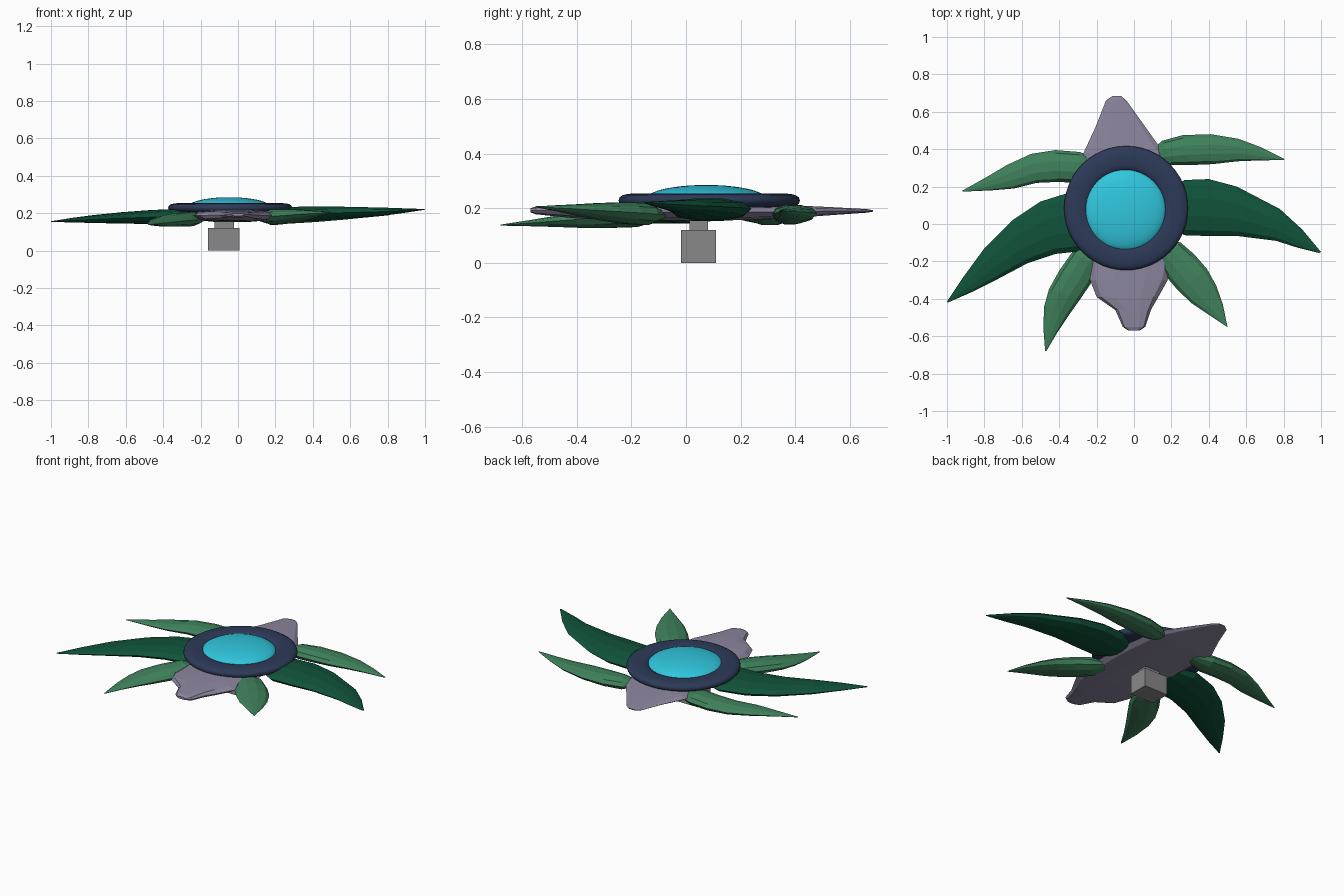
import bpy, bmesh, math
from mathutils import Vector

if "Cube" in bpy.data.objects:
    bpy.data.objects.remove(bpy.data.objects["Cube"])


def material(name, rgb):
    m = bpy.data.materials.new(name)
    m.diffuse_color = (*rgb, 1)
    m.use_nodes = True
    m.node_tree.nodes["Principled BSDF"].inputs["Base Color"].default_value = m.diffuse_color
    return m


NAVY = material("navy", (0.026, 0.042, 0.098))
CYAN = material("cyan", (0.03, 0.57, 0.73))
DARK = material("dark green", (0.005, 0.086, 0.042))
LIGHT = material("light green", (0.05, 0.225, 0.107))
LILAC = material("lilac grey", (0.262, 0.238, 0.342))
GREY = material("grey", (0.246, 0.246, 0.246))


def finish(bm, name, mat, smooth=False):
    bmesh.ops.recalc_face_normals(bm, faces=bm.faces[:])
    me = bpy.data.meshes.new(name)
    bm.to_mesh(me)
    bm.free()
    me.materials.append(mat)
    ob = bpy.data.objects.new(name, me)
    bpy.context.collection.objects.link(ob)
    if smooth:
        bpy.context.view_layer.objects.active = ob
        ob.select_set(True)
        bpy.ops.object.shade_smooth_by_angle(angle=math.radians(40))
        ob.select_set(False)
    return ob


def loft(name, mat, edge_a, edge_b, zs, thick, power=1.0, sides=10):
    """Skin flattened oval sections spanning two plan-view edges."""
    bm = bmesh.new()
    rings = []
    for a, b, z, t in zip(edge_a, edge_b, zs, thick):
        a, b = Vector(a), Vector(b)
        ring = []
        for k in range(sides):
            ang = 2 * math.pi * k / sides
            c, s = math.cos(ang), math.sin(ang)
            c = math.copysign(abs(c) ** power, c)
            s = math.copysign(abs(s) ** power, s)
            p = (a + b) / 2 + (a - b) / 2 * c
            ring.append(bm.verts.new((p.x, p.y, z + t / 2 * s)))
        rings.append(ring)
    for r, q in zip(rings, rings[1:]):
        for k in range(sides):
            j = (k + 1) % sides
            bm.faces.new((r[k], r[j], q[j], q[k]))
    bm.faces.new(rings[0])
    bm.faces.new(rings[-1])
    return finish(bm, name, mat)


def leaf(name, mat, outer, inner, z0, z1, t0):
    n = len(outer)
    zs = [z0 + (z1 - z0) * (i / (n - 1)) ** 1.3 for i in range(n)]
    prof = [0.45, 1.0, 0.95, 0.8, 0.55, 0.3, 0.05]
    loft(name, mat, outer, inner, zs, [t0 * p for p in prof])


def lathe(name, mat, profile, centre, closed, n=48):
    bm = bmesh.new()
    vs = [bm.verts.new((centre[0] + r, centre[1], z)) for r, z in profile]
    pairs = list(zip(vs, vs[1:])) + ([(vs[-1], vs[0])] if closed else [])
    es = [bm.edges.new(p) for p in pairs]
    bmesh.ops.spin(bm, geom=vs + es, cent=(*centre, 0), axis=(0, 0, 1),
                   angle=2 * math.pi, steps=n, use_duplicate=False)
    bmesh.ops.remove_doubles(bm, verts=bm.verts[:], dist=1e-5)
    return finish(bm, name, mat, True)


# Long central body plate, pointed at both ends
stations = [(-0.57, -0.03, 0.03, 0.192, 0.015), (-0.55, -0.06, 0.06, 0.192, 0.03),
            (-0.46, -0.10, 0.09, 0.19, 0.045), (-0.39, -0.20, 0.13, 0.188, 0.055),
            (-0.30, -0.235, 0.18, 0.187, 0.06), (-0.20, -0.24, 0.20, 0.186, 0.064),
            (0.10, -0.26, 0.20, 0.186, 0.068), (0.38, -0.27, 0.16, 0.187, 0.05),
            (0.52, -0.205, 0.06, 0.189, 0.032), (0.66, -0.15, -0.04, 0.19, 0.014),
            (0.685, -0.115, -0.07, 0.19, 0.006)]
loft("body", LILAC, [(s[2], s[0]) for s in stations], [(s[1], s[0]) for s in stations],
     [s[3] for s in stations], [s[4] for s in stations], power=0.75)

# Large dark side leaves
leaf("right_large_leaf", DARK,
     [(0.17, 0.17), (0.27, 0.235), (0.40, 0.24), (0.55, 0.20), (0.78, 0.08), (0.90, -0.03), (1.0, -0.15)],
     [(0.17, 0.0), (0.27, -0.06), (0.42, -0.065), (0.56, -0.065), (0.76, -0.09), (0.87, -0.125), (0.99, -0.155)],
     0.19, 0.22, 0.085)
leaf("left_large_leaf", DARK,
     [(-0.16, 0.12), (-0.34, 0.17), (-0.50, 0.12), (-0.65, 0.02), (-0.80, -0.13), (-0.91, -0.28), (-1.0, -0.415)],
     [(-0.16, -0.04), (-0.28, -0.145), (-0.42, -0.16), (-0.57, -0.21), (-0.73, -0.295), (-0.87, -0.365), (-0.995, -0.42)],
     0.188, 0.155, 0.08)

# Small light leaves
leaf("back_right_leaf", LIGHT,
     [(0.10, 0.40), (0.15, 0.445), (0.26, 0.475), (0.41, 0.48), (0.56, 0.455), (0.68, 0.41), (0.805, 0.348)],
     [(0.13, 0.32), (0.20, 0.315), (0.30, 0.315), (0.42, 0.32), (0.55, 0.335), (0.67, 0.34), (0.80, 0.342)],
     0.175, 0.19, 0.075)
leaf("back_left_leaf", LIGHT,
     [(-0.18, 0.34), (-0.29, 0.385), (-0.42, 0.395), (-0.55, 0.375), (-0.68, 0.315), (-0.79, 0.25), (-0.92, 0.177)],
     [(-0.20, 0.25), (-0.30, 0.22), (-0.41, 0.225), (-0.52, 0.22), (-0.64, 0.19), (-0.76, 0.18), (-0.915, 0.173)],
     0.175, 0.165, 0.075)
leaf("front_left_leaf", LIGHT,
     [(-0.24, -0.08), (-0.33, -0.15), (-0.40, -0.25), (-0.455, -0.35), (-0.48, -0.44), (-0.485, -0.55), (-0.475, -0.68)],
     [(-0.17, -0.14), (-0.19, -0.23), (-0.225, -0.31), (-0.29, -0.405), (-0.35, -0.49), (-0.41, -0.58), (-0.467, -0.677)],
     0.172, 0.138, 0.08)
leaf("front_right_leaf", LIGHT,
     [(0.17, -0.07), (0.25, -0.10), (0.32, -0.16), (0.39, -0.24), (0.44, -0.33), (0.475, -0.43), (0.50, -0.55)],
     [(0.11, -0.13), (0.13, -0.21), (0.175, -0.285), (0.235, -0.355), (0.31, -0.425), (0.40, -0.485), (0.495, -0.548)],
     0.175, 0.205, 0.085)

# Rounded flat ring
ring = [(0.266 + 0.066 * math.copysign(abs(math.cos(a)) ** 0.8, math.cos(a)), 0.228 + 0.026 * math.copysign(abs(math.sin(a)) ** 0.8, math.sin(a)))
        for a in (2 * math.pi * k / 16 for k in range(16))]
lathe("ring", NAVY, ring, (-0.042, 0.085), True)

# Shallow lens dome in the ring
dome = [(0.218 * math.cos(a), 0.235 + 0.05 * math.sin(a))
        for a in (math.pi / 2 * k / 10 for k in range(-10, 11))]
lathe("dome", CYAN, dome, (-0.047, 0.074), False)


# Block foot and its neck
def box(name, centre, size):
    bm = bmesh.new()
    bmesh.ops.create_cube(bm, size=1)
    for v in bm.verts:
        v.co = Vector(centre) + Vector([c * s for c, s in zip(v.co, size)])
    finish(bm, name, GREY)


box("foot_block", (-0.077, 0.045, 0.06), (0.168, 0.128, 0.12))
box("neck", (-0.073, 0.046, 0.145), (0.105, 0.068, 0.07))
